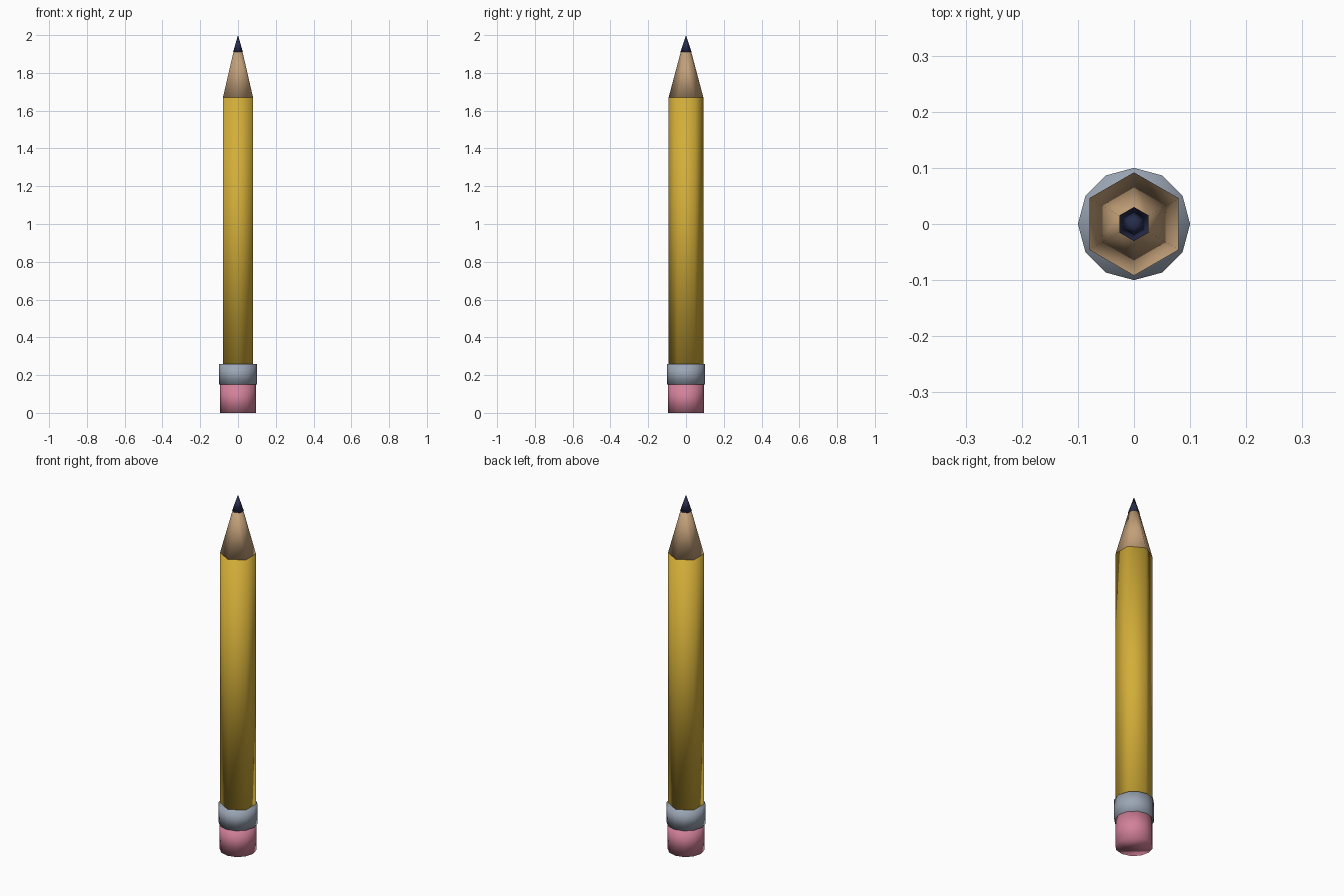
import bpy

if "Cube" in bpy.data.objects:
    bpy.data.objects.remove(bpy.data.objects["Cube"])


def part(name, sides, r_low, r_high, z_low, z_high, color):
    """Smooth-shaded prism or cone standing between two heights."""
    bpy.ops.mesh.primitive_cone_add(
        vertices=sides, radius1=r_low, radius2=r_high,
        depth=z_high - z_low, location=(0, 0, (z_low + z_high) / 2))
    obj = bpy.context.object
    obj.name = name
    bpy.ops.object.shade_smooth()
    mat = bpy.data.materials.new(name + "_color")
    mat.diffuse_color = (*color, 1)
    mat.use_nodes = True
    mat.node_tree.nodes["Principled BSDF"].inputs["Base Color"].default_value = mat.diffuse_color
    obj.data.materials.append(mat)


# Round rubber end and metal band
part("eraser", 12, 0.094, 0.094, 0.0, 0.15, (0.65, 0.22, 0.32))
part("ferrule", 12, 0.10, 0.10, 0.15, 0.26, (0.33, 0.38, 0.46))

# Hexagonal painted body
part("body", 6, 0.092, 0.092, 0.26, 1.67, (0.65, 0.42, 0.04))

# Sharpened wood and lead point
part("sharpened_wood", 6, 0.092, 0.028, 1.67, 1.91, (0.54, 0.35, 0.19))
part("lead_tip", 6, 0.03, 0.0, 1.91, 2.0, (0.02, 0.025, 0.07))
